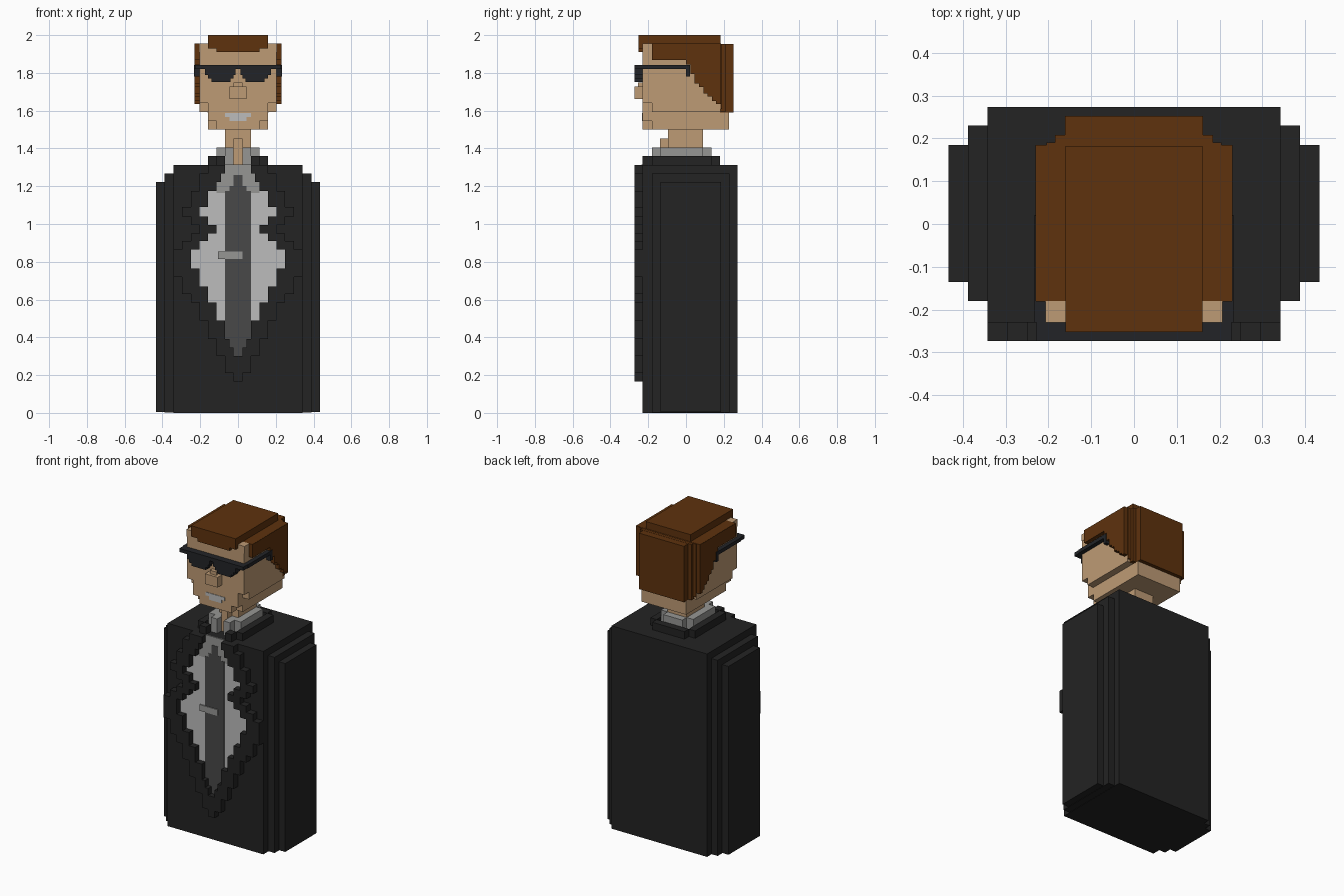
import bpy, bmesh
from mathutils import Matrix


def material(name, r, g, b):
    m = bpy.data.materials.new(name)
    lin = [(c / 255 / 12.92) if c < 10 else ((c / 255 + 0.055) / 1.055) ** 2.4 for c in (r, g, b)]
    m.diffuse_color = (*lin, 1)
    return m


SUIT = material("suit black", 35, 35, 35)
SHIRT = material("shirt light grey", 188, 188, 188)
COLLAR = material("collar grey", 150, 150, 148)
TIE = material("tie dark grey", 72, 72, 72)
SKIN = material("skin", 190, 155, 117)
HAIR = material("brown hair", 94, 50, 13)
GLASS = material("glasses black", 34, 36, 39)


def blocks(name, mat, boxes):
    """One object from boxes given as (x0, x1, y0, y1, z0, z1)."""
    bm = bmesh.new()
    for x0, x1, y0, y1, z0, z1 in boxes:
        mtx = (Matrix.Translation(((x0 + x1) / 2, (y0 + y1) / 2, (z0 + z1) / 2))
               @ Matrix.Diagonal((x1 - x0, y1 - y0, z1 - z0, 1)))
        bmesh.ops.create_cube(bm, size=1, matrix=mtx)
    me = bpy.data.meshes.new(name)
    bm.to_mesh(me)
    bm.free()
    me.materials.append(mat)
    ob = bpy.data.objects.new(name, me)
    bpy.context.collection.objects.link(ob)
    return ob


def both(boxes):
    """Repeat boxes mirrored across x."""
    return boxes + [(-b[1], -b[0], *b[2:]) for b in boxes]


def wide(w, y0, y1, z0, z1):
    """Box centred on x with half width w."""
    return (-w, w, y0, y1, z0, z1)


# Jacket body with stepped sides
blocks("jacket_body", SUIT, [
    wide(0.342, -0.23, 0.273, 0, 1.312),
    wide(0.388, -0.18, 0.23, 0.002, 1.267),
    wide(0.433, -0.136, 0.184, 0.004, 1.222)])

# Jacket opening: top z, inner half width, outer half width
ROWS = [(1.312, .068, .16), (1.267, .09, .205), (1.222, .115, .205), (1.175, .16, .25),
        (1.09, .205, .297), (1.04, .16, .25), (.995, .115, .205), (.95, .16, .25),
        (.91, .205, .297), (.865, .25, .342), (.765, .205, .342), (.72, .205, .297),
        (.67, .16, .297), (.63, .16, .25), (.585, .115, .205), (.49, .068, .16),
        (.39, .045, .115), (.345, .023, .115), (.30, 0, .068), (.21, 0, .023), (.165, 0, 0)]
lapels, shirt = [], []
for (top, inner, outer), (low, _, _) in zip(ROWS, ROWS[1:]):
    lapels.append((inner, outer, -0.273, -0.229, low, top))
    if inner:
        shirt.append(wide(inner, -0.233, -0.229, low, top))
blocks("lapels", SUIT, both(lapels))
blocks("shirt_front", SHIRT, shirt)

# Shirt collar points, tie and clip
blocks("collar_points", COLLAR, [
    wide(0.068, -0.236, -0.23, 1.267, 1.314),
    wide(0.09, -0.236, -0.23, 1.222, 1.267),
    wide(0.115, -0.236, -0.23, 1.165, 1.222)])
blocks("tie", TIE, [
    wide(0.023, -0.238, -0.23, 1.2, 1.26),
    wide(0.045, -0.238, -0.23, 1.175, 1.2),
    wide(0.068, -0.238, -0.23, 0.39, 1.175),
    wide(0.045, -0.238, -0.23, 0.345, 0.39),
    wide(0.023, -0.238, -0.23, 0.30, 0.345)])
blocks("tie_clip", COLLAR, [(-0.105, 0.023, -0.244, -0.236, 0.815, 0.855)])

# Jacket collar ring and shirt collar ring, open at the front
blocks("jacket_collar", SUIT, both([
    (0.115, 0.16, -0.18, 0.135, 1.31, 1.36),
    (0.068, 0.115, -0.23, -0.18, 1.31, 1.36)])
    + [wide(0.115, 0.135, 0.18, 1.31, 1.36)])
blocks("shirt_collar", COLLAR, both([
    (0.068, 0.115, -0.135, 0.09, 1.31, 1.405),
    (0.023, 0.068, -0.18, -0.094, 1.31, 1.405)])
    + [wide(0.068, 0.09, 0.135, 1.31, 1.405)])

# Neck and throat
blocks("neck", SKIN, [
    wide(0.068, -0.094, 0.09, 1.31, 1.51),
    wide(0.023, -0.138, -0.09, 1.31, 1.452)])

# Head with stepped jaw and forehead
blocks("head", SKIN, [
    wide(0.16, -0.18, 0.228, 1.5, 1.6),
    wide(0.16, -0.18, 0.228, 1.59, 1.94),
    wide(0.205, -0.18, 0.183, 1.592, 1.94),
    wide(0.115, -0.23, -0.18, 1.5, 1.545),
    wide(0.16, -0.23, -0.18, 1.545, 1.64),
    wide(0.205, -0.23, -0.18, 1.64, 1.91)]
    + both([(0.16, 0.207, -0.23, -0.18, 1.91, 1.955),
            (0.115, 0.16, -0.23, -0.18, 1.91, 1.93)]))
blocks("nose", SKIN, [
    wide(0.045, -0.273, -0.229, 1.662, 1.728),
    wide(0.023, -0.255, -0.229, 1.728, 1.75)])
blocks("mouth", SHIRT, [
    wide(0.068, -0.233, -0.229, 1.567, 1.588),
    wide(0.045, -0.233, -0.229, 1.545, 1.567)])

# Hair: crown, fringe, stepped sides and back
sides = [(-0.18, 0.0, 1.868), (0.0, 0.023, 1.845), (0.023, 0.045, 1.795), (0.045, 0.07, 1.745),
         (0.07, 0.092, 1.725), (0.092, 0.115, 1.69), (0.115, 0.138, 1.675),
         (0.138, 0.16, 1.65), (0.16, 0.184, 1.635)]
blocks("hair_crown", HAIR, [
    wide(0.16, -0.252, 0.182, 1.953, 2.0),
    wide(0.16, -0.252, -0.18, 1.93, 1.953),
    wide(0.115, -0.252, -0.18, 1.91, 1.93),
    wide(0.229, -0.181, 0.184, 1.91, 1.955)])
blocks("hair_sides", HAIR, both([(0.2, 0.23, a, b, z, 1.954) for a, b, z in sides]))
blocks("hair_back", HAIR, [
    wide(0.205, 0.16, 0.19, 1.61, 1.954),
    wide(0.184, 0.18, 0.208, 1.592, 1.953),
    wide(0.161, 0.18, 0.252, 1.59, 1.952)])

# Sunglasses: bar, stepped lenses and temples
blocks("sunglasses_bar", GLASS, [wide(0.228, -0.273, -0.229, 1.82, 1.843)])
blocks("sunglasses_lenses", GLASS, both([
    (0.012, 0.175, -0.273, -0.229, 1.79, 1.822),
    (0.025, 0.16, -0.273, -0.229, 1.77, 1.79),
    (0.04, 0.14, -0.273, -0.229, 1.753, 1.77)]))
blocks("sunglasses_temples", GLASS, both([
    (0.2, 0.232, -0.23, 0.02, 1.82, 1.843),
    (0.2, 0.232, 0.0, 0.021, 1.78, 1.82)]))
